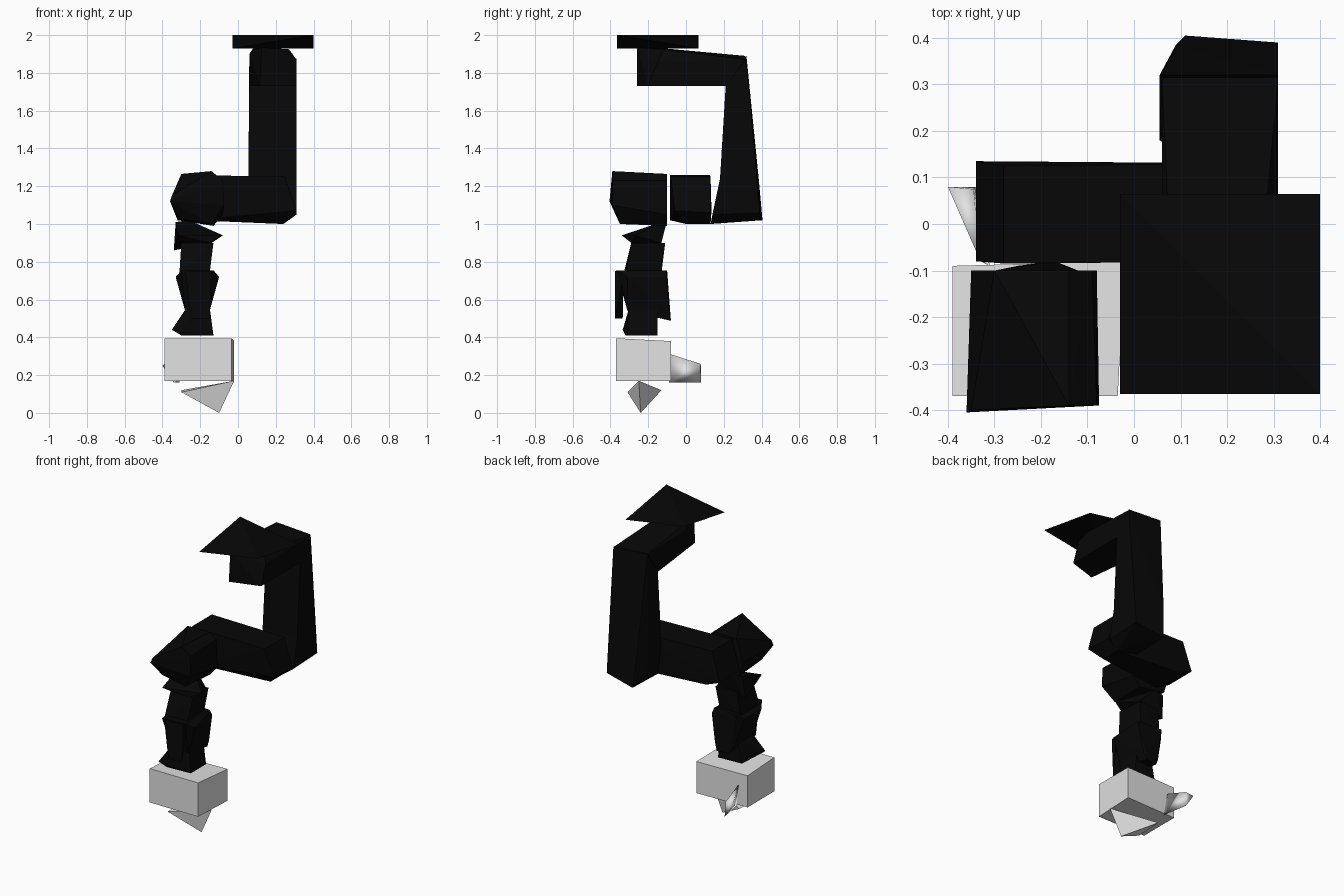
import bpy, bmesh


def colour(name, rgb):
    m = bpy.data.materials.new(name)
    m.diffuse_color = (*rgb, 1)
    return m


BLACK = colour("black", (0.0023, 0.0023, 0.0023))
GREY = colour("light grey", (0.76, 0.76, 0.76))


def hull(name, points, mat=BLACK, smooth=False):
    """Faceted block: convex hull of a few corner points."""
    bm = bmesh.new()
    for p in points:
        bm.verts.new(p)
    bmesh.ops.convex_hull(bm, input=bm.verts)
    loose = [v for v in bm.verts if not v.link_faces]
    bmesh.ops.delete(bm, geom=loose, context='VERTS')
    bmesh.ops.dissolve_limit(bm, angle_limit=0.02, verts=bm.verts, edges=bm.edges)
    bmesh.ops.recalc_face_normals(bm, faces=bm.faces)
    for f in bm.faces:
        f.smooth = smooth
    me = bpy.data.meshes.new(name)
    bm.to_mesh(me)
    bm.free()
    me.materials.append(mat)
    ob = bpy.data.objects.new(name, me)
    bpy.context.collection.objects.link(ob)
    return ob


def ring_y(y, xz):
    return [(x, y, z) for x, z in xz]


def ring_x(x, yz):
    return [(x, y, z) for y, z in yz]


def ring_z(z, xy):
    return [(x, y, z) for x, y in xy]


# Mounting wedge: two opposite corners high, two low
hull("mount_plate", [(-.03, .065, 2), (.40, -.365, 2),
                     (-.03, -.365, 1.93), (.40, .065, 1.93)])

# Bracket under the plate, reaching back to the column
hull("shoulder_bracket",
     ring_y(-.26, [(.115, 1.73), (.125, 1.935)])
     + [(.31, -.20, 1.73), (.27, -.12, 1.925), (.31, -.15, 1.86),
        (.06, -.08, 1.90), (.08, -.12, 1.93)]
     + ring_y(.21, [(.06, 1.73), (.31, 1.73)])
     + [(.06, .315, 1.89), (.31, .315, 1.87)])

# Tall column and its wider foot
WAIST = ring_z(1.24, [(.055, .18), (.31, .18), (.31, .375), (.09, .385), (.055, .32)])
hull("column", WAIST + ring_z(1.73, [(.06, .21), (.31, .21)])
     + [(.06, .32, 1.89), (.31, .32, 1.875)])
hull("column_foot", WAIST + [(.11, .405, 1.02), (.31, .39, 1.06), (.06, .32, 1.09),
                             (.24, .13, 1.0), (.10, .15, 1.02), (.31, .14, 1.05)])

# Horizontal link
hull("forearm_link",
     ring_x(-.34, [(-.08, 1.07), (.135, 1.07)])
     + ring_x(-.28, [(-.085, 1.26), (.125, 1.26)])
     + ring_x(-.24, [(-.085, 1.02), (.13, 1.03)])
     + ring_x(.25, [(-.08, 1.25), (.13, 1.25)])
     + ring_x(.31, [(-.06, 1.07), (.13, 1.06)])
     + ring_x(.24, [(0, 1.0), (.13, 1.0)]))

# Elbow block in front of the link
hull("elbow_block",
     ring_y(-.10, [(-.30, 1.265), (-.14, 1.265), (-.09, 1.23), (-.08, 1.05),
                   (-.13, .99), (-.32, 1.02), (-.35, 1.12)])
     + ring_y(-.39, [(-.14, 1.28), (-.08, 1.23), (-.075, 1.10)])
     + [(-.36, -.405, 1.12), (-.35, -.40, 1.15)]
     + ring_y(-.35, [(-.14, 1.0), (-.31, 1.03)]))

# Wrist stack, top to bottom
hull("wrist_cap", [(-.33, -.12, 1.01), (-.26, -.10, 1.02), (-.08, -.27, .94),
                   (-.14, -.13, .90), (-.34, -.14, .86), (-.32, -.34, .94),
                   (-.15, -.29, .90), (-.30, -.28, .90)])
hull("wrist_neck",
     ring_z(.90, [(-.30, -.28), (-.13, -.29), (-.14, -.11), (-.29, -.12)])
     + ring_z(.74, [(-.31, -.33), (-.15, -.32), (-.16, -.13), (-.31, -.13)]))
hull("wrist_body",
     ring_z(.755, [(-.30, -.37), (-.14, -.36), (-.13, -.11), (-.30, -.10)])
     + ring_z(.72, [(-.33, -.32), (-.33, -.14), (-.10, -.31), (-.12, -.10)])
     + ring_z(.54, [(-.28, -.30), (-.15, -.31), (-.28, -.11), (-.15, -.09)])
     + ring_z(.49, [(-.25, -.09), (-.17, -.08)]))
hull("wrist_front_rib",
     ring_z(.75, [(-.28, -.375), (-.14, -.375), (-.28, -.33), (-.14, -.33)])
     + ring_z(.50, [(-.25, -.375), (-.15, -.375), (-.22, -.335)]))
hull("wrist_base",
     ring_z(.41, [(-.30, -.32), (-.13, -.31), (-.13, -.15), (-.30, -.16)])
     + [(-.35, -.335, .44), (-.31, -.20, .45)]
     + ring_z(.56, [(-.27, -.30), (-.15, -.30), (-.27, -.16), (-.15, -.15)]))

# Light gripper housing with its two finger wedges
hull("gripper_housing",
     ring_z(.17, [(-.39, -.37), (-.035, -.37), (-.02, -.08), (-.39, -.09)])
     + [(-.39, -.37, .395), (-.035, -.37, .395), (-.02, -.08, .38), (-.39, -.09, .38)],
     GREY)
hull("lower_finger", [(-.02, -.25, .17), (-.30, -.31, .11),
                      (-.30, -.13, .12), (-.10, -.24, 0)], GREY)
hull("rear_finger", [(-.40, .08, .25), (-.34, .08, .16), (-.345, .075, .26),
                     (-.33, -.08, .31), (-.31, -.09, .16)], GREY, True)
